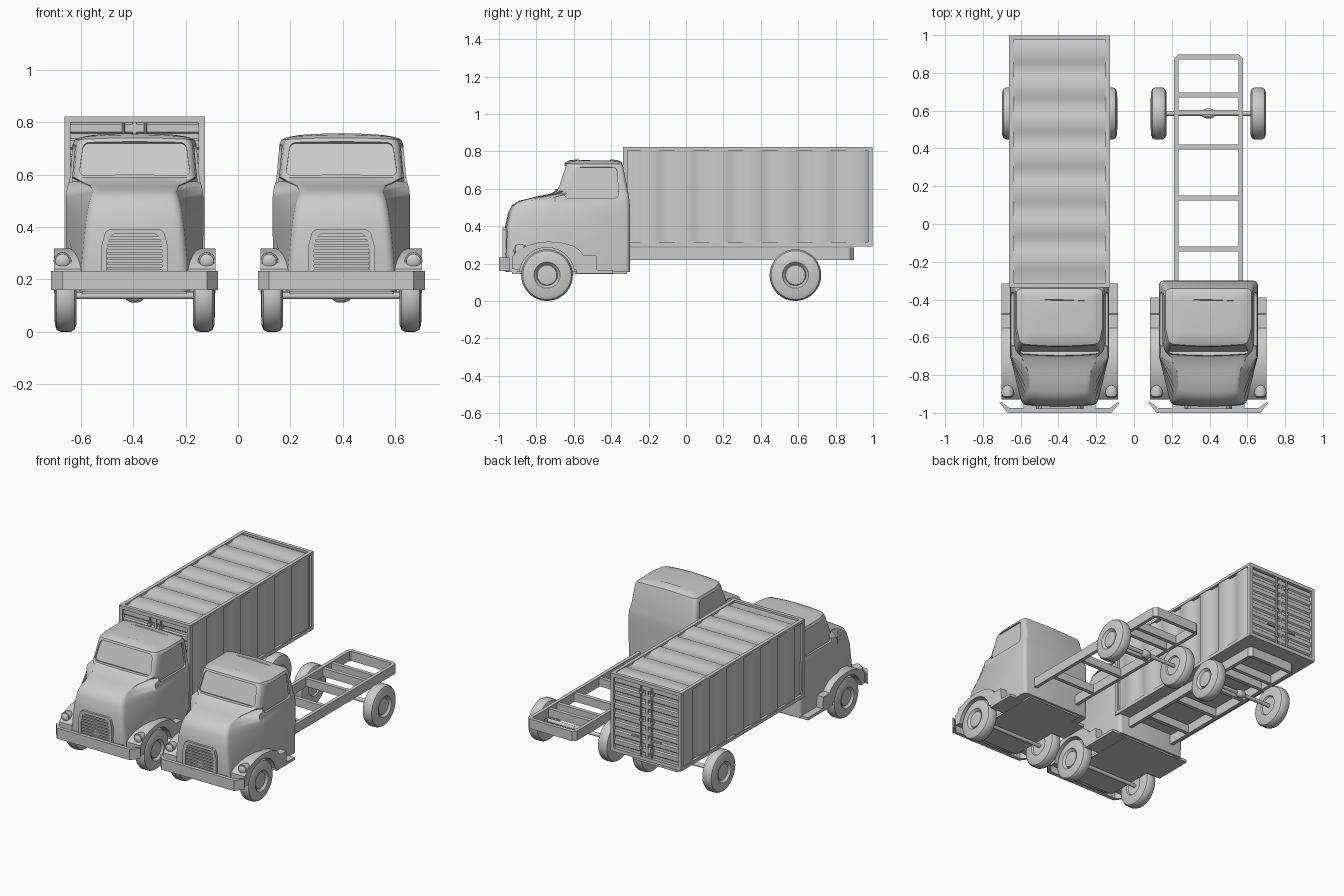
import bpy, bmesh, math
from mathutils import Vector, Matrix

if "Cube" in bpy.data.objects:
    bpy.data.objects.remove(bpy.data.objects["Cube"])

CX = 0.0          # x offset of the truck being built
TAG = ""


def mk(name, verts, faces):
    me = bpy.data.meshes.new(TAG + name)
    me.from_pydata([tuple(v) for v in verts], [], faces)
    bm = bmesh.new()
    bm.from_mesh(me)
    bmesh.ops.recalc_face_normals(bm, faces=bm.faces)
    bm.to_mesh(me)
    bm.free()
    ob = bpy.data.objects.new(TAG + name, me)
    ob.location.x = CX
    bpy.context.collection.objects.link(ob)
    return ob


def loft(name, rings, closed=False):
    n = len(rings[0])
    verts = [v for r in rings for v in r]
    faces = [(i*n + j, i*n + (j+1) % n, (i+1)*n + (j+1) % n, (i+1)*n + j)
             for i in range(len(rings)-1) for j in range(n)]
    faces += [tuple(range(n)), tuple(range(len(verts)-n, len(verts)))]
    return mk(name, verts, faces)


def prism(name, pts, axis, lo, hi):
    put = {'x': lambda u, v, w: (w, u, v), 'y': lambda u, v, w: (u, w, v),
           'z': lambda u, v, w: (u, v, w)}[axis]
    return loft(name, [[put(u, v, w) for u, v in pts] for w in (lo, hi)])


def box(name, x0, x1, y0, y1, z0, z1):
    return prism(name, [(x0, y0), (x1, y0), (x1, y1), (x0, y1)], 'z', z0, z1)


def lathe(name, prof, origin, axis='x', sgn=1, n=36):
    rings = []
    for r, a in prof:
        ring = []
        for i in range(n):
            t = 2*math.pi*i/n
            c, s = r*math.cos(t), r*math.sin(t)
            p = {'x': (a*sgn, c, s), 'y': (c, a*sgn, s), 'z': (c, s, a*sgn)}[axis]
            ring.append(Vector(origin) + Vector(p))
        rings.append(ring)
    return loft(name, rings)


def rod(name, origin, axis, length, r, n=16):
    return lathe(name, [(r, 0), (r, length)], origin, axis, 1, n)


def recess(name, quad, out, depth, r=0.025):
    # cutter prism with rounded corners around a pane
    q = [Vector(p) for p in quad]
    nrm = (q[1]-q[0]).cross(q[3]-q[0]).normalized()
    if nrm.dot(Vector(out)) < 0:
        nrm = -nrm
    ring = []
    for i, p in enumerate(q):
        a = p + (q[i-1]-p).normalized()*r
        b = p + (q[(i+1) % 4]-p).normalized()*r
        for k in range(5):
            t = k/4
            ring.append(a*(1-t)**2 + p*2*t*(1-t) + b*t*t)
    return loft(name, [[v - nrm*depth for v in ring], [v + nrm*0.06 for v in ring]])


def cut(ob, cutters):
    for c in cutters:
        c.hide_render = True
        m = ob.modifiers.new("cut", 'BOOLEAN')
        m.object, m.solver = c, 'EXACT'
    bpy.context.view_layer.update()
    me = bpy.data.meshes.new_from_object(ob.evaluated_get(bpy.context.evaluated_depsgraph_get()))
    ob.modifiers.clear()
    ob.data = me
    for c in cutters:
        bpy.data.objects.remove(c)


def outline(z, yf, yb, wf, wb, crown):
    # half outline of a cab section, mirrored
    r, rb = 0.035, 0.025
    half = [(0, yf-0.010), (wf*0.5, yf-0.006)]
    for k in range(6):
        t = k/5*math.pi/2
        half.append((wf - r + r*math.sin(t), yf + r - r*math.cos(t)))
    half.append((wb, max(-0.70, yf + 0.09)))
    for k in range(5):
        t = k/4*math.pi/2
        half.append((wb - rb + rb*math.cos(t), yb - rb + rb*math.sin(t)))
    half.append((0, yb))
    full = half + [(-x, y) for x, y in reversed(half[1:-1])]
    return [(x, y, z - crown*(x/0.235)**2) for x, y in full]


def corrugated(a, b, n, base, d, back):
    p = (b-a)/n
    pts = []
    for i in range(n):
        s = a + i*p
        pts += [(s, base), (s+.3*p, base), (s+.42*p, base+d), (s+.88*p, base+d)]
    return pts + [(b, base), (b, back), (a, back)]


WY, RY, WZ = -0.743, 0.585, 0.138
TYRE = [(.04, .012), (.06, .010), (.066, 0), (.112, 0), (.130, .008), (.138, .022), (.138, .060),
        (.130, .075), (.112, .082), (.070, .084), (.063, .074), (.056, .068), (.052, .074), (.02, .078)]
LEVELS = [(.155, -.955, -.30, .205, .258, 0), (.25, -.96, -.30, .205, .260, 0), (.40, -.957, -.30, .190, .262, 0),
          (.47, -.942, -.30, .180, .262, 0), (.51, -.922, -.30, .170, .262, 0), (.535, -.885, -.302, .160, .260, 0),
          (.556, -.80, -.305, .170, .256, 0), (.573, -.715, -.308, .21, .250, 0), (.588, -.69, -.31, .234, .247, 0),
          (.715, -.645, -.335, .222, .236, 0), (.740, -.637, -.342, .215, .228, .008),
          (.752, -.615, -.36, .190, .205, .012), (.757, -.57, -.40, .15, .16, .014)]


def build_cab():
    cab = loft("cab_body", [outline(*l) for l in LEVELS])
    cutters = [recess("windshield_cut", [(-.212, -.684, .596), (.212, -.684, .596), (.195, -.641, .722),
                                         (-.195, -.641, .722)], (0, -1, 0), .010)]
    for s in (-1, 1):
        cutters.append(recess("window_cut", [(s*.250, -.652, .55), (s*.250, -.36, .55), (s*.234, -.37, .715),
                                             (s*.234, -.604, .715)], (s, 0, 0), .008))
        cutters.append(lathe("arch_cut", [(.15, .19), (.15, .4)], (0, WY, WZ), 'x', s))
    cut(cab, cutters)

    # grille frame and slats
    outer = [(-.126, .22), (-.126, .33), (-.112, .38), (-.095, .392), (.095, .392), (.112, .38), (.126, .33), (.126, .22)]
    inner = [(x*.83, .22 + (z-.22)*.89) for x, z in outer]
    prism("grille_frame", outer + inner[::-1], 'y', -.980, -.945)
    for i in range(7):
        z = .236 + i*.0195
        box("grille_slat", -.104, .104, -.976, -.95, z, z+.011)

    # bumper with swept tips
    prism("front_bumper", [(-.318, -.945), (-.275, -1), (.275, -1), (.318, -.945), (.305, -.945),
                           (.265, -.975), (-.265, -.975), (-.305, -.945)], 'z', .16, .232)
    box("bumper_mount", -.19, .19, -.98, -.94, .165, .225)

    # fenders, steps, headlights
    arch = [(WY + .148*math.cos(t), WZ + .148*math.sin(t))
            for t in (math.radians(12 + 156*k/14) for k in range(15))]
    fender = [(-.93, .17), (-.93, .24), (-.90, .268), (-.86, .292), (-.80, .311), (-.735, .318), (-.66, .311),
              (-.60, .294), (-.565, .268), (-.55, .246), (-.48, .244), (-.475, .165)]
    for s in (-1, 1):
        prism("front_fender", fender + [(-.58, .165)] + arch, 'x', s*.19, s*.308)
        box("step_plate", s*.2, s*.308, -.585, -.315 if CX < 0 else -.39, .148, .166)
        lathe("headlight", [(.004, -.922), (.018, -.919), (.027, -.912), (.028, -.906), (.033, -.906), (.034, -.895),
                            (.031, -.87), (.021, -.845), (.004, -.83)], (s*.275, 0, .27), 'y', 1, 20)
    box("cab_floor", -.2, .2, -.93, -.315, .145, .16)


def build_chassis():
    for s in (-1, 1):
        box("frame_rail", s*.158, s*.182, -.35, .868, .22, .285)
    for y in (-.132, .138, .408, .683, .59):
        box("cross_member", -.16, .16, y-.013, y+.013, .225, .28)
    prism("rear_cross_member", [(-.182, .866), (-.182, .876), (-.16, .897), (.16, .897), (.182, .876), (.182, .866),
                                (.158, .866), (.15, .872), (-.15, .872), (-.158, .866)], 'z', .22, .285)
    for y in (WY, RY):
        rod("axle", (-.235, y, WZ), 'x', .47, .013)
        for s in (-1, 1):
            lathe("wheel", TYRE, (s*.222, y, WZ), 'x', s)
    lathe("differential", [(.006, -.04), (.018, -.03), (.026, -.012), (.026, .012), (.018, .03), (.006, .04)],
          (0, RY, WZ), 'x')


def build_cargo_box():
    y0, y1, z0, z1, w, t = -.337, .997, .29, .822, .268, .024
    # frame posts and beams
    for s in (-1, 1):
        for a, b in ((y0, y0+t), (y1-t, y1)):
            box("corner_post", s*(w-t), s*w, a, b, z0, z1)
        for a, b in ((z0, z0+t), (z1-t*.7, z1)):
            box("side_beam", s*(w-t), s*w, y0+t, y1-t, a, b)
    for a, b in ((y0, y0+t), (y1-t, y1)):
        for c, d in ((z0, z0+t), (z1-t, z1)):
            box("end_beam", -w+t, w-t, a, b, c, d)
    # corrugated sides and roof
    ya, yb = y0+t, y1-t
    side = corrugated(ya, yb, 7, w-.016, .012, w-.022)
    for s in (-1, 1):
        prism("box_side_wall", [(s*d, y) for y, d in side], 'z', z0+.01, z1-.01)
    prism("box_roof", corrugated(ya, yb, 7, z1-.014, .010, z1-.022), 'x', -w+.01, w-.01)
    box("box_floor", -w+.01, w-.01, y0+.01, y1-.01, z0, z0+.015)
    # ribbed doors with locking rods at each end
    mid = (y0+y1)/2
    for e in (-1, 1):
        face = (y1-mid) - .022
        ribs = corrugated(z0+t, z1-t, 8, face, .009, face-.012)
        for s in (-1, 1):
            prism("door_panel", [(mid+e*d, z) for z, d in ribs], 'x', s*.004, s*(w-t))
            rod("lock_rod", (s*.042, mid+e*(face+.014), z0+.012), 'z', z1-z0-.024, .006, 10)
            for z in (.36, .55, .74):
                box("rod_bracket", s*.03, s*.054, mid+e*face, mid+e*(face+.02), z, z+.014)
            box("lock_handle", s*.042, s*.11, mid+e*(face+.008), mid+e*(face+.018), .43, .44)
        box("door_seam", -.008, .008, mid+e*(face-.005), mid+e*(face+.011), z0+t, z1-t)


for TAG, CX in (("box_truck_", -.394), ("bare_truck_", .394)):
    build_cab()
    build_chassis()
    if CX < 0:
        build_cargo_box()

bpy.ops.object.select_all(action='SELECT')
bpy.context.view_layer.objects.active = bpy.context.selected_objects[0]
bpy.ops.object.shade_smooth_by_angle(angle=math.radians(32))
